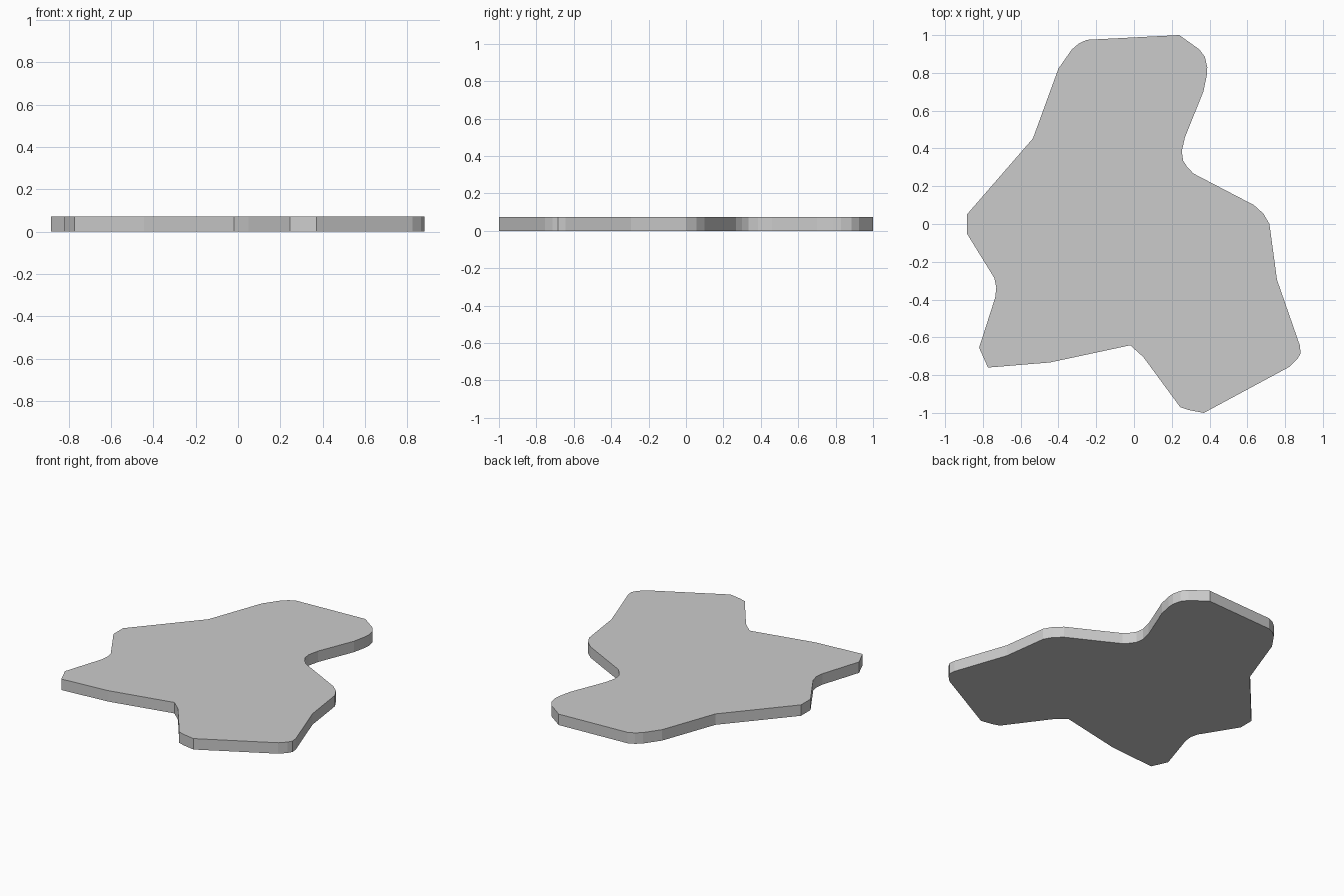
import bpy, bmesh

THICKNESS = 0.073

# Outline of the flat stone, clockwise from the back edge
OUTLINE = [
    (0.24, 1.0), (0.345, 0.925), (0.375, 0.885), (0.388, 0.83), (0.385, 0.785), (0.367, 0.70),
    (0.27, 0.46), (0.253, 0.385), (0.26, 0.335), (0.283, 0.30), (0.315, 0.267),
    (0.635, 0.10), (0.685, 0.055), (0.717, 0.0), (0.757, -0.295),
    (0.878, -0.643), (0.882, -0.685), (0.865, -0.715), (0.825, -0.755),
    (0.37, -1.0), (0.29, -0.985), (0.245, -0.97),
    (0.05, -0.705), (-0.02, -0.642), (-0.445, -0.733), (-0.773, -0.76), (-0.82, -0.655),
    (-0.735, -0.39), (-0.729, -0.335), (-0.74, -0.285),
    (-0.885, -0.05), (-0.885, 0.05), (-0.535, 0.453),
    (-0.40, 0.823), (-0.33, 0.923), (-0.293, 0.955), (-0.25, 0.975),
]

# Flat slab: fill the outline, then extrude it upwards
bm = bmesh.new()
face = bm.faces.new([bm.verts.new((x, y, 0)) for x, y in OUTLINE])
top = bmesh.ops.extrude_face_region(bm, geom=[face], use_keep_orig=True)
bmesh.ops.translate(bm, vec=(0, 0, THICKNESS),
                    verts=[g for g in top["geom"] if isinstance(g, bmesh.types.BMVert)])
bmesh.ops.recalc_face_normals(bm, faces=bm.faces)

mesh = bpy.data.meshes.new("flat_stone")
bm.to_mesh(mesh)
bm.free()
stone = bpy.data.objects.new("flat_stone", mesh)
bpy.context.collection.objects.link(stone)

# Soft sides, crisp rim
bpy.context.view_layer.objects.active = stone
stone.select_set(True)
bpy.ops.object.shade_flat()
